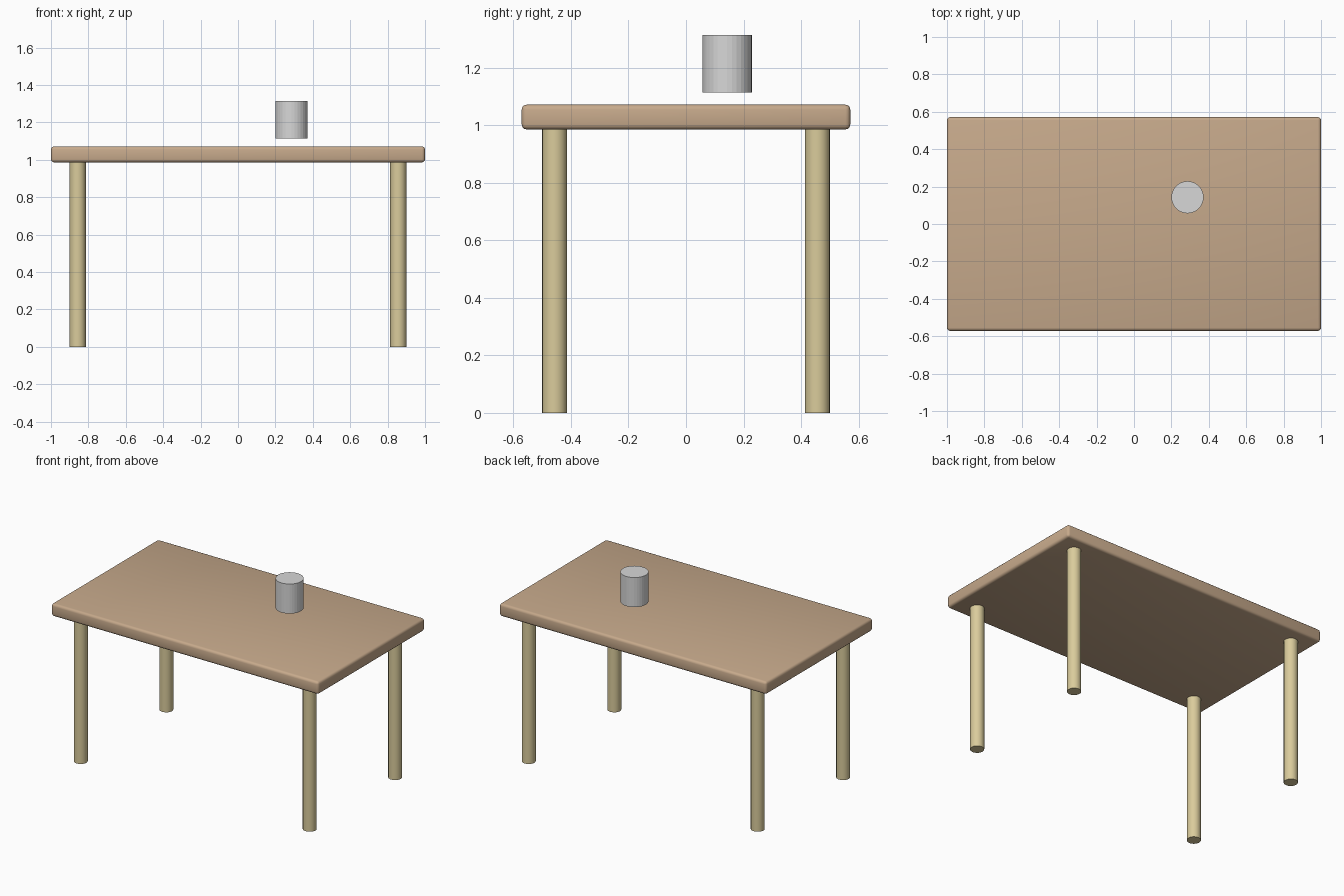
import bpy
import math

cube = bpy.data.objects.get("Cube")
if cube:
    bpy.data.objects.remove(cube, do_unlink=True)


def make_material(name, rgb):
    mat = bpy.data.materials.new(name)
    mat.use_nodes = True
    color = (*rgb, 1)
    mat.diffuse_color = color
    mat.node_tree.nodes["Principled BSDF"].inputs["Base Color"].default_value = color
    return mat


def cylinder(name, radius, bottom, top, x, y, mat, sides=32):
    bpy.ops.mesh.primitive_cylinder_add(
        vertices=sides, radius=radius, depth=top - bottom,
        location=(x, y, (bottom + top) / 2))
    obj = bpy.context.object
    obj.name = name
    obj.data.materials.append(mat)
    return obj


brown_wood = make_material("brown wood", (0.57, 0.40, 0.26))
pale_wood = make_material("pale wood", (0.70, 0.60, 0.33))
grey = make_material("light grey", (0.68, 0.68, 0.68))

# Tabletop slab with rounded edges
bpy.ops.mesh.primitive_cube_add(size=1, location=(0, 0, 1.029))
top = bpy.context.object
top.name = "tabletop"
top.scale = (2, 1.143, 0.086)
bpy.ops.object.transform_apply(location=False, rotation=False, scale=True)
top.data.materials.append(brown_wood)
bevel = top.modifiers.new("rounded edges", "BEVEL")
bevel.width = 0.017
bevel.segments = 3
bpy.ops.object.modifier_apply(modifier=bevel.name)
bpy.ops.object.shade_smooth_by_angle(angle=math.radians(35))

# Four round legs
for side, x in (("left", 0.857), ("right", -0.857)):
    for end, y in (("front", -0.457), ("back", 0.457)):
        cylinder(f"{end}_{side}_leg", 0.043, 0, 0.99, x, y, pale_wood)
        bpy.ops.object.shade_smooth_by_angle(angle=math.radians(35))

# Faceted cup hovering just above the tabletop
cylinder("cup", 0.086, 1.114, 1.314, 0.286, 0.143, grey)
